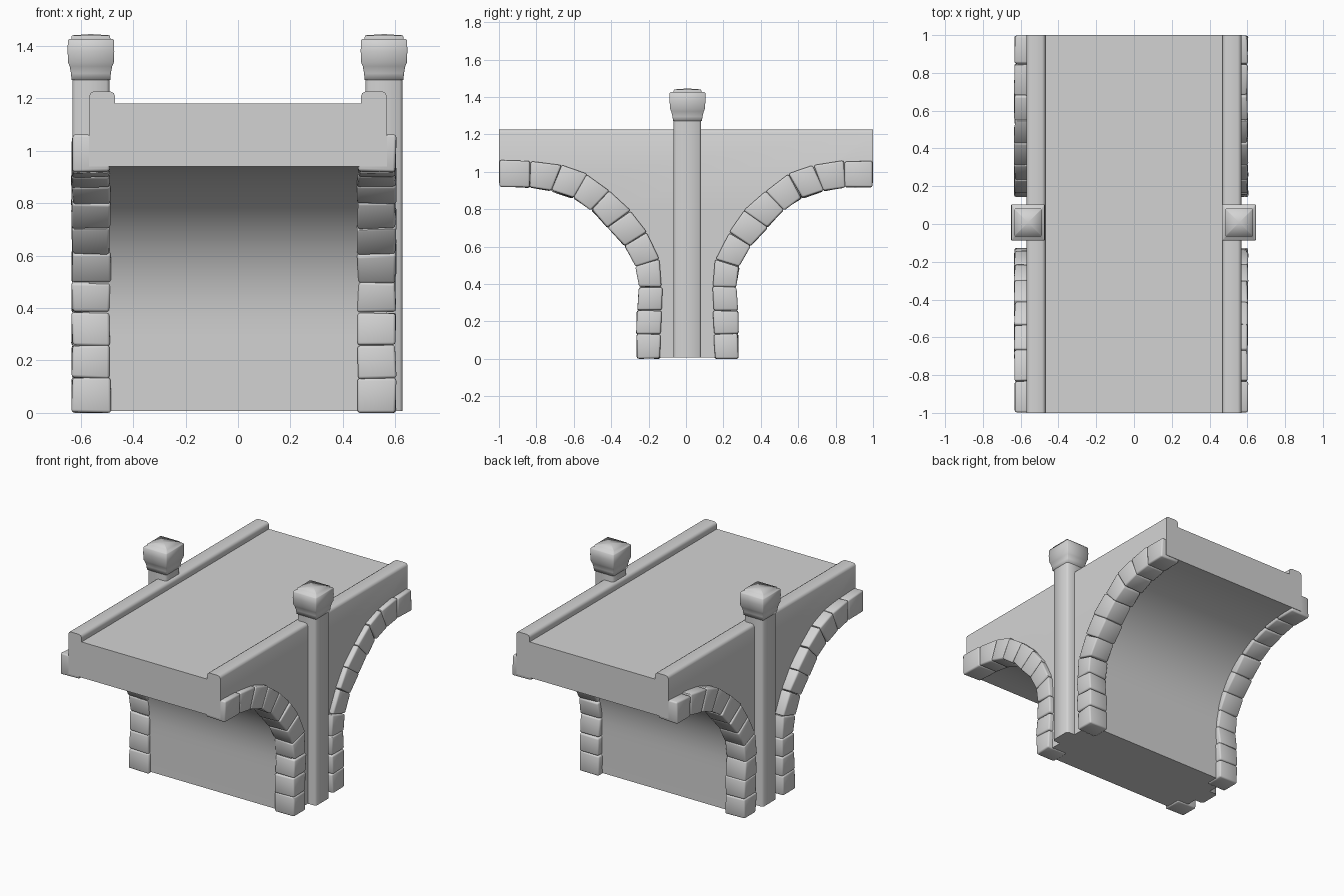
import bpy, bmesh, math, random

random.seed(4)
cube = bpy.data.objects.get("Cube")
if cube:
    bpy.data.objects.remove(cube, do_unlink=True)

stone_grey = bpy.data.materials.new("stone_grey")
stone_grey.use_nodes = True
GREY = (0.65, 0.65, 0.65, 1)
stone_grey.diffuse_color = GREY
stone_grey.node_tree.nodes["Principled BSDF"].inputs["Base Color"].default_value = GREY


def make_object(name, bm):
    bmesh.ops.recalc_face_normals(bm, faces=bm.faces[:])
    mesh = bpy.data.meshes.new(name)
    bm.to_mesh(mesh)
    bm.free()
    mesh.materials.append(stone_grey)
    obj = bpy.data.objects.new(name, mesh)
    bpy.context.collection.objects.link(obj)
    return obj


def activate(obj):
    bpy.ops.object.select_all(action='DESELECT')
    obj.select_set(True)
    bpy.context.view_layer.objects.active = obj


def smooth(obj, degrees):
    activate(obj)
    bpy.ops.object.shade_smooth_by_angle(angle=math.radians(degrees))


def loft(bm, rings):
    """Join matching rings of points and close both ends."""
    loops = [[bm.verts.new(p) for p in ring] for ring in rings]
    for a, b in zip(loops, loops[1:]):
        for i in range(len(a)):
            j = (i + 1) % len(a)
            bm.faces.new((a[i], a[j], b[j], b[i]))
    bm.faces.new(loops[0])
    bm.faces.new(loops[-1])
    return loops


# Bridge body: trough-shaped section run along y
half = [(0.469, 1.18), (0.469, 1.208), (0.474, 1.22), (0.486, 1.226),
        (0.55, 1.226), (0.562, 1.221), (0.568, 1.208), (0.568, 0.008)]
section = half + [(-x, z) for x, z in reversed(half)]
bm = bmesh.new()
loft(bm, [[(x, y, z) for x, z in section] for y in (-1, 1)])
body = make_object("bridge_body", bm)

# Half arches cut out of both ends, slightly squarer than an ellipse
POWER = 2 / 2.3
for side in (-1, 1):
    outline = [(1.2, -0.2), (0.24, -0.2)]
    for i in range(24):
        a = math.pi / 2 * i / 24
        outline.append((1 - 0.76 * math.cos(a) ** POWER,
                        0.3 + 0.64 * math.sin(a) ** POWER))
    outline.append((1.2, 0.94))
    bm = bmesh.new()
    loft(bm, [[(x, side * y, z) for y, z in outline] for x in (-1, 1)])
    cutter = make_object("arch_cutter", bm)
    cutter.hide_render = True
    cut = body.modifiers.new("arch", 'BOOLEAN')
    cut.operation = 'DIFFERENCE'
    cut.solver = 'EXACT'
    cut.object = cutter
    activate(body)
    bpy.ops.object.modifier_apply(modifier=cut.name)
    bpy.data.objects.remove(cutter, do_unlink=True)
smooth(body, 50)

# Arch stones: joints given as inner and outer (distance, height)
MIDDLE = 0.008
joints = [((0.272, 0), (0.145, 0)), ((0.272, 0.132), (0.14, 0.132)),
          ((0.27, 0.257), (0.136, 0.257)), ((0.26, 0.382), (0.136, 0.385)),
          ((0.277, 0.495), (0.15, 0.535)), ((0.338, 0.60), (0.22, 0.675)),
          ((0.428, 0.70), (0.30, 0.79)), ((0.515, 0.795), (0.415, 0.895)),
          ((0.612, 0.858), (0.537, 0.988)), ((0.728, 0.896), (0.67, 1.038)),
          ((0.842, 0.915), (0.838, 1.058)), ((1.01, 0.918), (1.01, 1.06))]


def arch_stones(name, x_inner, x_outer, side):
    bm = bmesh.new()

    def wobble(v):
        return v + random.uniform(-0.004, 0.004)

    for lower, upper in zip(joints, joints[1:]):
        quad = [lower[0], lower[1], upper[1], upper[0]]
        cy = sum(p[0] for p in quad) / 4
        cz = sum(p[1] for p in quad) / 4
        rings = []
        for x in (x_inner, x_outer):
            ring = []
            for y, z in quad:
                y = MIDDLE + side * wobble(cy + (y - cy) * 0.99)
                z = wobble(cz + (z - cz) * 0.99)
                ring.append((wobble(x), min(max(y, -0.997), 0.997), max(z, 0)))
            rings.append(ring)
        loft(bm, rings)
    obj = make_object(name, bm)
    bevel = obj.modifiers.new("worn_edges", 'BEVEL')
    bevel.width = 0.01
    bevel.segments = 2
    activate(obj)
    bpy.ops.object.modifier_apply(modifier=bevel.name)
    smooth(obj, 50)


for label, x0, x1 in (("left", 0.457, 0.602), ("right", -0.488, -0.633)):
    arch_stones("front_" + label + "_arch_stones", x0, x1, -1)
    arch_stones("back_" + label + "_arch_stones", x0, x1, 1)


def square(cx, rx, ry, z, c):
    """Rectangular ring with corners trimmed by c."""
    pts = [(rx, -ry + c), (rx, ry - c), (rx - c, ry), (-rx + c, ry),
           (-rx, ry - c), (-rx, -ry + c), (-rx + c, -ry), (rx - c, -ry)]
    return [(cx + x, MIDDLE + y, z) for x, y in pts]


# Pillars with blocky flared caps and a thin lid
cap_profile = [(0.074, 0.077, 1.27), (0.076, 0.08, 1.295), (0.081, 0.087, 1.322),
               (0.087, 0.093, 1.336), (0.089, 0.096, 1.38), (0.088, 0.095, 1.42),
               (0.084, 0.09, 1.426), (0.074, 0.074, 1.427), (0.073, 0.073, 1.44)]
for label, cx in (("left", 0.557), ("right", -0.561)):
    bm = bmesh.new()
    loft(bm, [square(cx, 0.071, 0.0735, z, 0.012) for z in (0.008, 1.275)])
    smooth(make_object(label + "_pillar", bm), 50)
    bm = bmesh.new()
    loops = loft(bm, [square(cx, rx, ry, z, 0.004) for rx, ry, z in cap_profile])
    top = next(f for f in bm.faces if set(f.verts) == set(loops[-1]))
    peak = bmesh.ops.poke(bm, faces=[top])["verts"][0]
    peak.co.z += 0.005
    smooth(make_object(label + "_pillar_cap", bm), 120)
